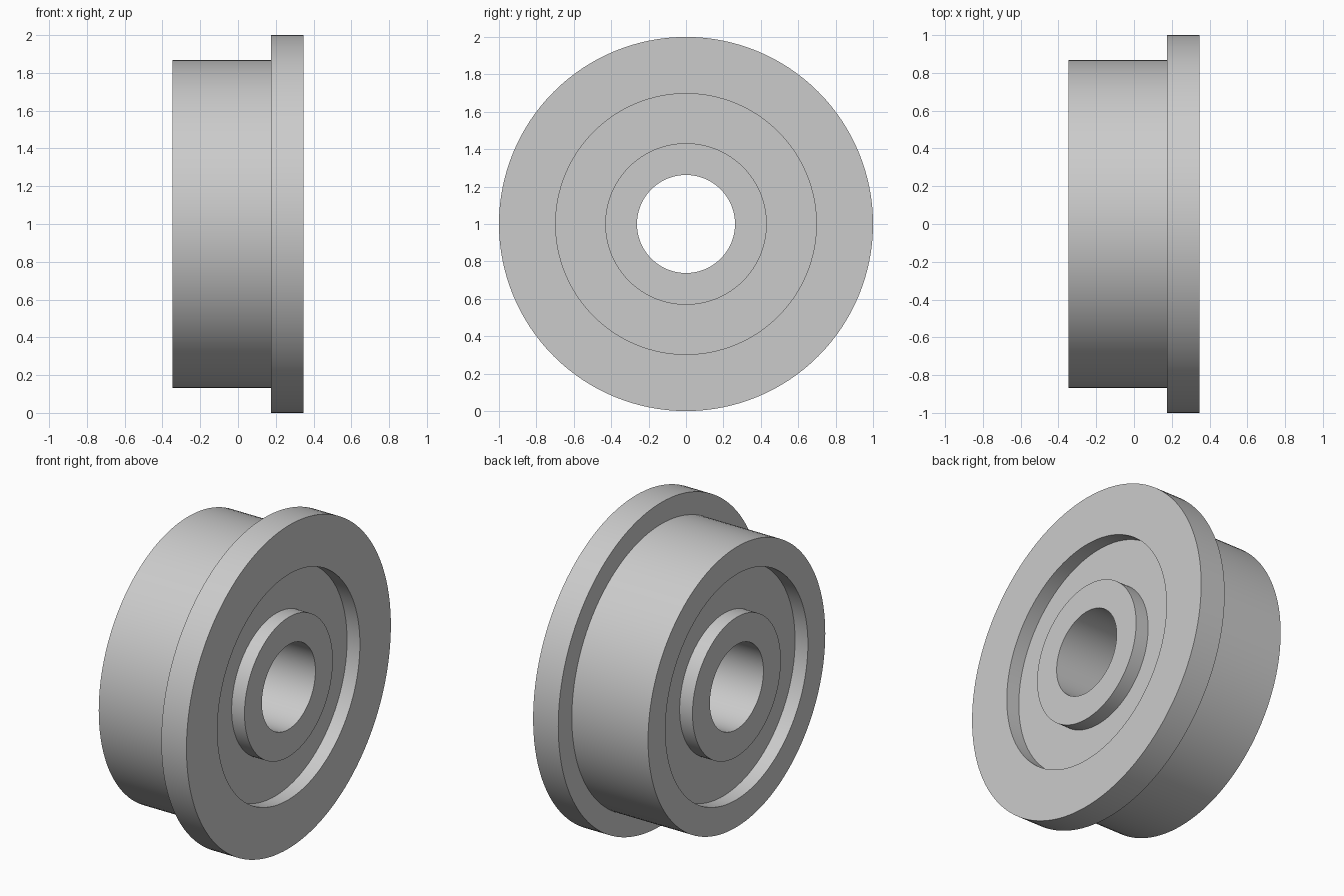
import bpy, bmesh
from math import tau, radians
from mathutils import Matrix, Vector

cube = bpy.data.objects.get("Cube")
if cube:
    bpy.data.objects.remove(cube, do_unlink=True)

# Plain grey metal
metal = bpy.data.materials.new("grey_metal")
metal.use_nodes = True
GREY = (0.6, 0.6, 0.6, 1)
metal.diffuse_color = GREY
metal.node_tree.nodes["Principled BSDF"].inputs["Base Color"].default_value = GREY

# Main dimensions
SIDES = 128
HALF = 0.347           # half of the wheel width
FLANGE = 0.175         # inner side of the flange
WEB = HALF - 0.088     # half thickness of the web
BORE, HUB, RECESS, TREAD, RIM = 0.262, 0.432, 0.697, 0.867, 1.0

# Closed half section as (x, radius): bore, hub, web, tread and flange
section = [
    (-HALF, BORE), (-HALF, HUB), (-WEB, HUB), (-WEB, RECESS),
    (-HALF, RECESS), (-HALF, TREAD), (FLANGE, TREAD), (FLANGE, RIM),
    (HALF, RIM), (HALF, RECESS), (WEB, RECESS), (WEB, HUB),
    (HALF, HUB), (HALF, BORE),
]

# Turn the section around the x axis
bm = bmesh.new()
rings = []
for i in range(SIDES):
    turn = Matrix.Rotation(tau * i / SIDES, 3, "X")
    rings.append([bm.verts.new(turn @ Vector((x, 0, r))) for x, r in section])
for i, ring in enumerate(rings):
    following = rings[(i + 1) % SIDES]
    for j in range(len(section)):
        k = (j + 1) % len(section)
        bm.faces.new((ring[j], ring[k], following[k], following[j]))
bmesh.ops.recalc_face_normals(bm, faces=bm.faces)

mesh = bpy.data.meshes.new("flanged_wheel")
bm.to_mesh(mesh)
bm.free()
mesh.materials.append(metal)
wheel = bpy.data.objects.new("flanged_wheel", mesh)
wheel.location.z = RIM
bpy.context.collection.objects.link(wheel)

# Smooth round surfaces, sharp corners
bpy.ops.object.select_all(action="DESELECT")
wheel.select_set(True)
bpy.context.view_layer.objects.active = wheel
bpy.ops.object.shade_smooth_by_angle(angle=radians(30))
